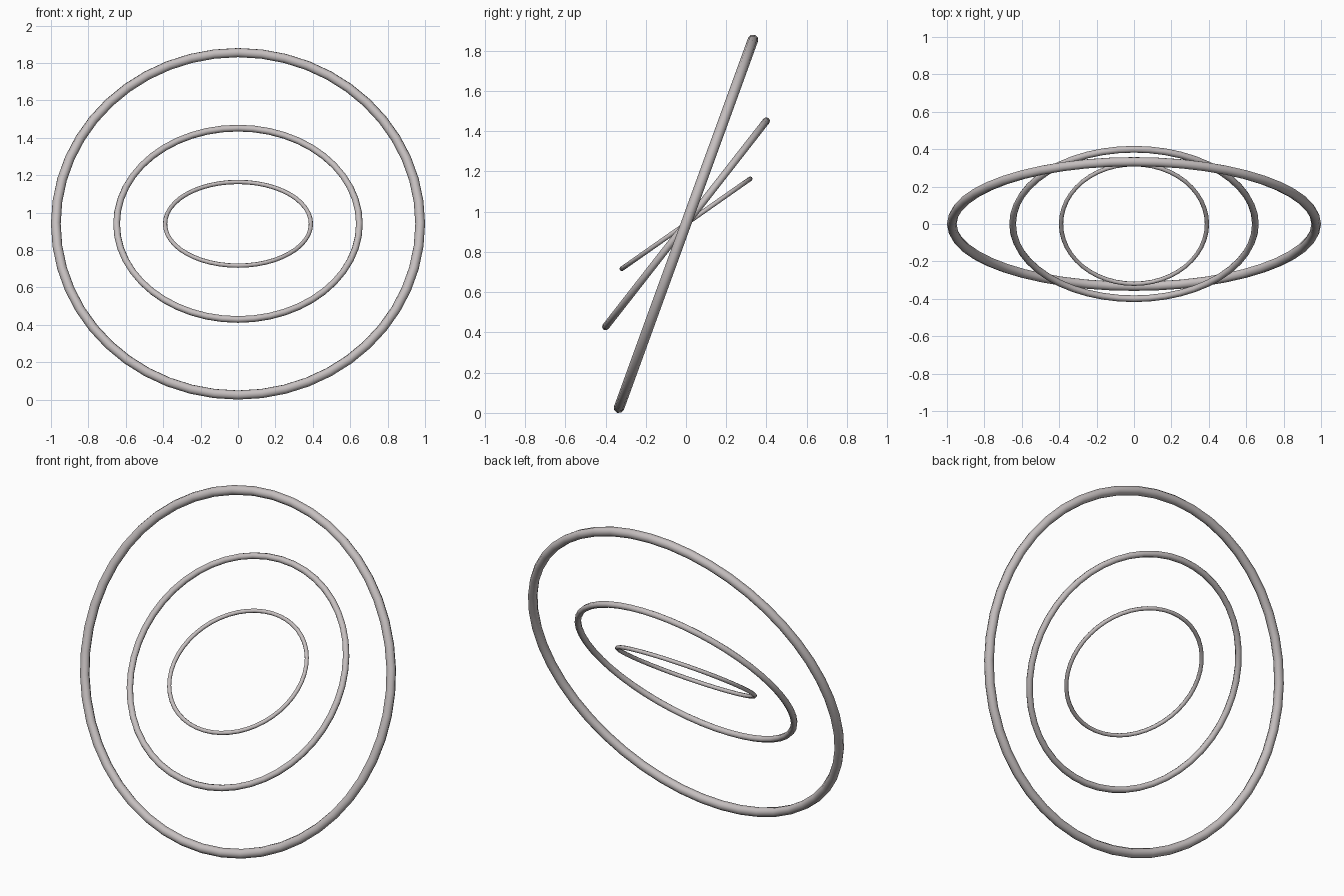
import bpy
from math import radians

cube = bpy.data.objects.get("Cube")
if cube:
    bpy.data.objects.remove(cube, do_unlink=True)

# Pale warm grey metal
grey = bpy.data.materials.new("pale_grey")
grey.use_nodes = True
colour = (0.56, 0.52, 0.52, 1)
grey.diffuse_color = colour
grey.node_tree.nodes["Principled BSDF"].inputs["Base Color"].default_value = colour

CENTRE_Z = 0.94


def ring(name, radius, tube, lean):
    """A ring about the shared centre, leaning back from upright."""
    bpy.ops.mesh.primitive_torus_add(
        major_radius=radius, minor_radius=tube,
        major_segments=48, minor_segments=8,
        location=(0, 0, CENTRE_Z), rotation=(radians(90 - lean), 0, 0))
    obj = bpy.context.object
    obj.name = name
    obj.data.materials.append(grey)
    bpy.ops.object.shade_smooth()


# Three nested rings, each tilted further than the one outside it
ring("outer_ring", 0.974, 0.026, 20)
ring("middle_ring", 0.649, 0.018, 38)
ring("inner_ring", 0.39, 0.0115, 55)
